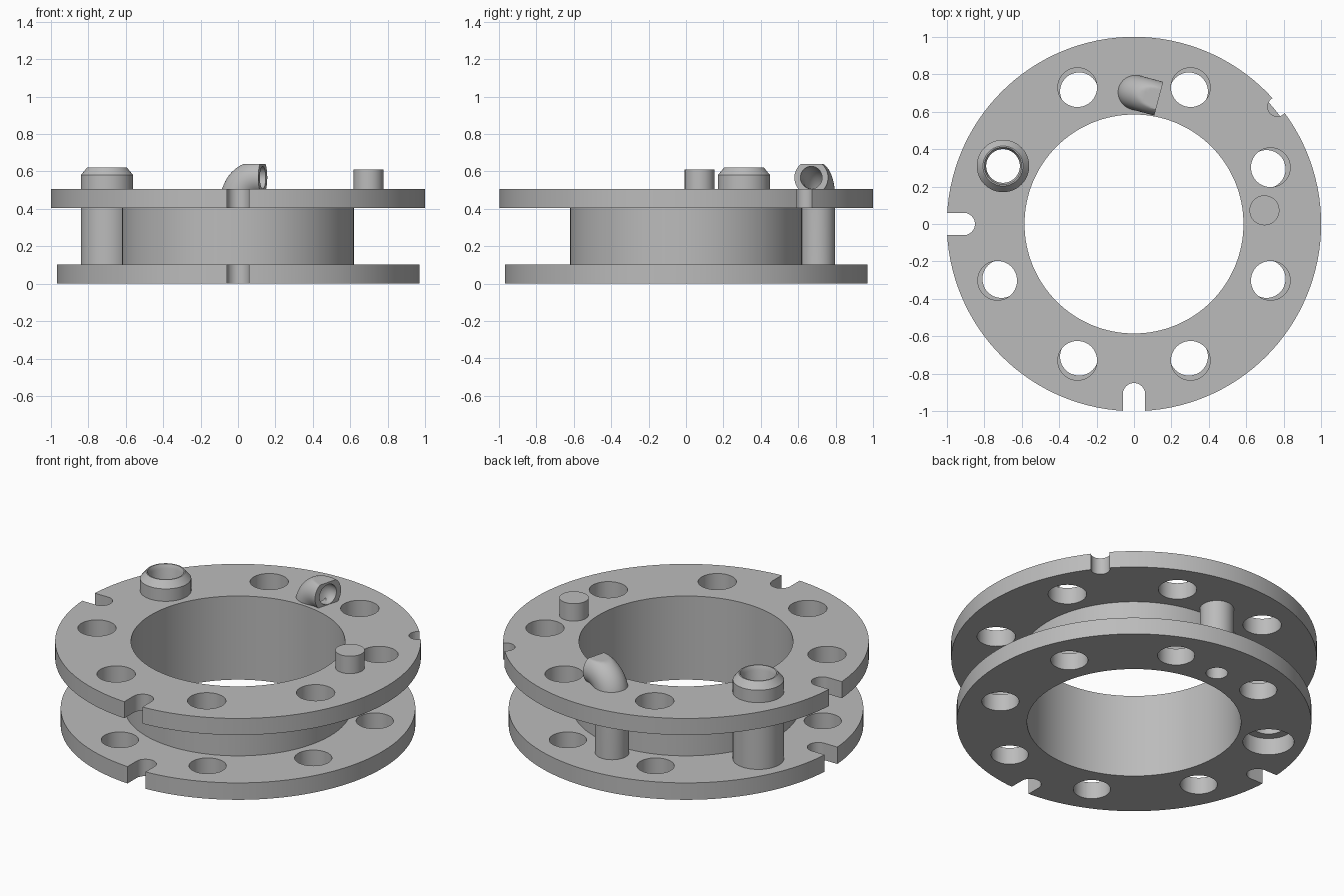
import bpy, bmesh
from math import sin, cos, pi, radians
from mathutils import Vector

cube = bpy.data.objects.get("Cube")
if cube:
    bpy.data.objects.remove(cube, do_unlink=True)

GREY = (0.5, 0.5, 0.5, 1)
metal = bpy.data.materials.new("plain grey metal")
metal.use_nodes = True
metal.diffuse_color = GREY
metal.node_tree.nodes["Principled BSDF"].inputs["Base Color"].default_value = GREY


def finish(bm, name):
    """Turn a bmesh into a named, coloured object."""
    bmesh.ops.recalc_face_normals(bm, faces=bm.faces)
    mesh = bpy.data.meshes.new(name)
    bm.to_mesh(mesh)
    bm.free()
    mesh.materials.append(metal)
    obj = bpy.data.objects.new(name, mesh)
    bpy.context.collection.objects.link(obj)
    return obj


def bridge(bm, rings):
    """Skin a closed loop of closed vertex rings."""
    n = len(rings[0])
    for a, b in zip(rings, rings[1:] + rings[:1]):
        for i in range(n):
            j = (i + 1) % n
            bm.faces.new((a[i], a[j], b[j], b[i]))


def lathe(name, profile, centre=(0, 0), segments=128):
    """Revolve a closed (radius, z) profile around a vertical axis."""
    bm = bmesh.new()
    rings = []
    for r, z in profile:
        angles = [2 * pi * i / segments for i in range(segments)]
        rings.append([bm.verts.new((centre[0] + r * cos(a), centre[1] + r * sin(a), z))
                      for a in angles])
    bridge(bm, rings)
    return finish(bm, name)


def ring_profile(inner, outer, low, high):
    return [(inner, low), (outer, low), (outer, high), (inner, high)]


def prism(bm, outline, low, high):
    """Extrude a flat outline vertically."""
    bottom = [bm.verts.new((x, y, low)) for x, y in outline]
    top = [bm.verts.new((x, y, high)) for x, y in outline]
    bm.faces.new(bottom)
    bm.faces.new(top)
    n = len(outline)
    for i in range(n):
        j = (i + 1) % n
        bm.faces.new((bottom[i], bottom[j], top[j], top[i]))


def circle(x, y, r, n=48):
    return [(x + r * cos(2 * pi * i / n), y + r * sin(2 * pi * i / n)) for i in range(n)]


def slot(degrees, reach, r, n=20):
    """Round-ended slot running outward through the rim."""
    local = [(reach - r * sin(pi * i / n), r * cos(pi * i / n)) for i in range(n + 1)]
    local += [(1.2, -r), (1.2, r)]
    a = radians(degrees)
    return [(x * cos(a) - y * sin(a), x * sin(a) + y * cos(a)) for x, y in local]


TUBE = (-0.70, 0.31)
PIPE = (0, 0.705)


def flange(name, scale, low, high, tube_hole, pipe_hole, extra):
    """Flat ring with bolt holes and rim slots cut through it."""
    obj = lathe(name, ring_profile(0.585, scale, low, high))
    outlines = [circle(*TUBE, tube_hole), circle(*PIPE, pipe_hole)] + extra
    for k in range(8):
        if k != 3:  # the tube takes this place
            a = radians(22.5 + 45 * k)
            r = 0.79 * scale
            outlines.append(circle(r * cos(a), r * sin(a), 0.105 * scale))
    for degrees in (180, 270):
        outlines.append(slot(degrees, 0.91 * scale, 0.06))
    bm = bmesh.new()
    for outline in outlines:
        prism(bm, outline, low - 0.1, high + 0.1)
    cutter = finish(bm, name + "_cutter")
    cutter.hide_render = True
    mod = obj.modifiers.new("holes", 'BOOLEAN')
    mod.operation = 'DIFFERENCE'
    mod.solver = 'EXACT'
    mod.object = cutter
    bpy.context.view_layer.objects.active = obj
    bpy.ops.object.modifier_apply(modifier=mod.name)
    bpy.data.objects.remove(cutter, do_unlink=True)
    return obj


# Two flanges joined by a thin drum
parts = [
    flange("lower_flange", 0.97, 0, 0.102, 0.14, 0.06, []),
    flange("upper_flange", 1.0, 0.405, 0.505, 0.12, 0.075, [slot(39.3, 0.99, 0.052)]),
    lathe("drum", ring_profile(0.585, 0.62, 0.102, 0.405)),
]

# Straight tube with a chamfered collar on top
parts.append(lathe("straight_tube", [
    (0.09, 0.102), (0.14, 0.102), (0.14, 0.58), (0.107, 0.62), (0.1, 0.62), (0.09, 0.595)],
    TUBE, 64))

# Solid locating peg
bm = bmesh.new()
prism(bm, circle(0.697, 0.073, 0.08), 0.45, 0.61)
parts.append(finish(bm, "locating_peg"))

# Bent pipe: rises, turns sideways, and is flattened on top
heading = Vector((cos(radians(-15)), sin(radians(-15)), 0))
side = Vector((-heading.y, heading.x, 0))
up = Vector((0, 0, 1))
base = Vector((*PIPE, 0))
BEND, TURN_Z = 0.12, 0.447
path = [(base + up * 0.102, 0)]
for i in range(17):
    t = pi / 2 * i / 16
    path.append((base + heading * BEND * (1 - cos(t)) + up * (TURN_Z + BEND * sin(t)), t))
path.append((base + heading * 0.137 + up * (TURN_Z + BEND), pi / 2))

bm = bmesh.new()
rings = []
for radius, stations in ((0.093, path), (0.06, path[::-1])):
    for point, t in stations:
        across = heading * cos(t) - up * sin(t)
        ring = []
        for i in range(64):
            a = 2 * pi * i / 64
            p = point + (across * cos(a) + side * sin(a)) * radius
            p.z = min(p.z, 0.64)
            ring.append(bm.verts.new(p))
        rings.append(ring)
bridge(bm, rings)
parts.append(finish(bm, "bent_pipe"))

# Smooth the round walls, keep the rims sharp
bpy.ops.object.select_all(action='DESELECT')
for obj in parts:
    obj.select_set(True)
bpy.context.view_layer.objects.active = parts[0]
bpy.ops.object.shade_smooth_by_angle(angle=radians(30))
